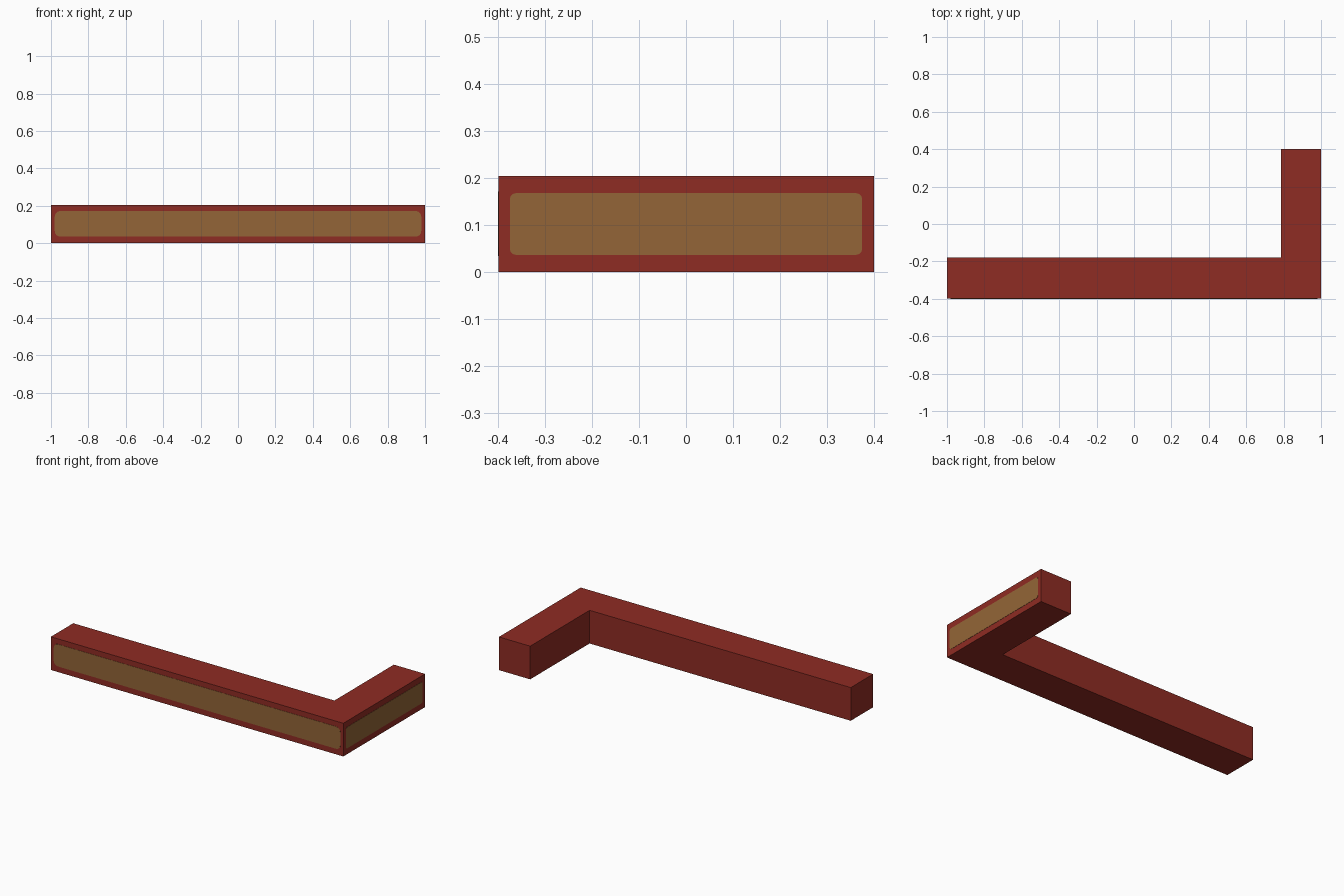
import bpy, bmesh, math
from mathutils import Matrix, Vector

cube = bpy.data.objects.get("Cube")
if cube:
    bpy.data.objects.remove(cube, do_unlink=True)

HEIGHT = 0.205
HALF_Y = 0.4
PLATE = 0.0015


def material(name, rgb):
    m = bpy.data.materials.new(name)
    m.diffuse_color = (*rgb, 1)
    m.use_nodes = True
    m.node_tree.nodes["Principled BSDF"].inputs["Base Color"].default_value = (*rgb, 1)
    return m


def prism(name, outline, depth, mat, matrix=Matrix()):
    """Extrude a flat outline along its local z, then place it."""
    bm = bmesh.new()
    base = bm.faces.new([bm.verts.new((u, v, 0)) for u, v in outline])
    top = bmesh.ops.extrude_face_region(bm, geom=[base])["geom"]
    verts = [e for e in top if isinstance(e, bmesh.types.BMVert)]
    bmesh.ops.translate(bm, verts=verts, vec=(0, 0, depth))
    bmesh.ops.recalc_face_normals(bm, faces=bm.faces)
    bm.transform(matrix)
    mesh = bpy.data.meshes.new(name)
    bm.to_mesh(mesh)
    bm.free()
    mesh.materials.append(mat)
    obj = bpy.data.objects.new(name, mesh)
    bpy.context.collection.objects.link(obj)
    return obj


def rounded_rect(u0, u1, v0, v1, r, steps=4):
    """Rectangle outline with rounded corners, anticlockwise."""
    centres = [(u1 - r, v1 - r), (u0 + r, v1 - r), (u0 + r, v0 + r), (u1 - r, v0 + r)]
    return [(cu + r * math.cos(a), cv + r * math.sin(a))
            for i, (cu, cv) in enumerate(centres)
            for a in [(i + k / steps) * math.pi / 2 for k in range(steps + 1)]]


red = material("brick red", (0.275, 0.025, 0.017))
tan = material("tan brown", (0.292, 0.131, 0.038))

# L-shaped beam, inset on its two outer sides by the plate thickness
x1, y0 = 1 - PLATE, -HALF_Y + PLATE
beam = [(-1, y0), (x1, y0), (x1, HALF_Y), (0.785, HALF_Y), (0.785, -0.18), (-1, -0.18)]
prism("corner_beam", beam, HEIGHT, red)

# Front panel: local x, y, z become x, z, -y
front = Matrix.Translation(Vector((0, y0, 0))) @ Matrix.Rotation(math.pi / 2, 4, 'X')
prism("front_panel", rounded_rect(-0.98, 0.98, 0.035, 0.172, 0.03), PLATE, tan, front)

# Side panel: local x, y, z become y, z, x
side = (Matrix.Translation(Vector((x1, 0, 0))) @ Matrix.Rotation(math.pi / 2, 4, 'Z')
        @ Matrix.Rotation(math.pi / 2, 4, 'X'))
prism("side_panel", rounded_rect(-0.374, 0.374, 0.037, 0.168, 0.012), PLATE, tan, side)
